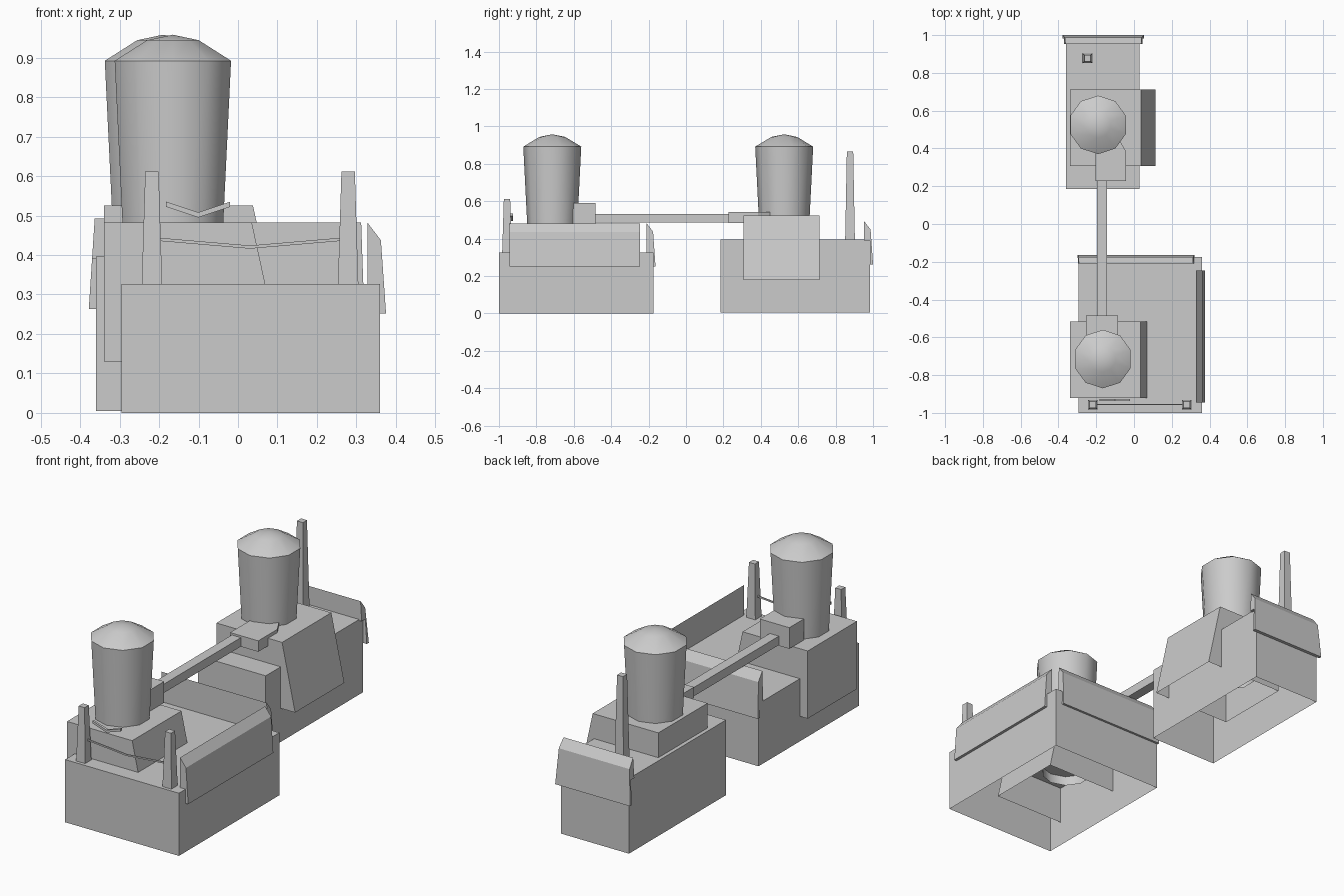
import bpy, bmesh, math

if "Cube" in bpy.data.objects:
    bpy.data.objects.remove(bpy.data.objects["Cube"])


def make(name, verts, faces):
    """Create a mesh object with consistent outward normals."""
    me = bpy.data.meshes.new(name)
    ob = bpy.data.objects.new(name, me)
    bpy.context.collection.objects.link(ob)
    me.from_pydata(verts, [], faces)
    bm = bmesh.new()
    bm.from_mesh(me)
    bmesh.ops.recalc_face_normals(bm, faces=bm.faces)
    bm.to_mesh(me)
    bm.free()
    return ob


def loft(name, loops, start=True, end=True):
    """Join equal loops of points with quads, optionally capped."""
    n = len(loops[0])
    verts = [p for loop in loops for p in loop]
    faces = [(k * n + i, k * n + (i + 1) % n, (k + 1) * n + (i + 1) % n, (k + 1) * n + i)
             for k in range(len(loops) - 1) for i in range(n)]
    if start:
        faces.append(tuple(range(n)))
    if end:
        faces.append(tuple(range(len(verts) - n, len(verts))))
    return make(name, verts, faces)


def rect(x0, x1, y0, y1, z):
    return [(x0, y0, z), (x1, y0, z), (x1, y1, z), (x0, y1, z)]


def box(name, x0, x1, y0, y1, z0, z1, bottom=True, flare=0.0):
    """Box; flare pushes the bottom +x edge outward."""
    return loft(name, [rect(x0, x1 + flare, y0, y1, z0), rect(x0, x1, y0, y1, z1)], start=bottom)


def tank(name, cx, cy, z0):
    """Ten-sided tapered water tank with low dome, open below."""
    loops = []
    for r, z in ((0.134 - 0.05 * (0.48 - z0), z0), (0.155, 0.892), (0.069, 0.944)):
        loops.append([(cx + r * math.cos(math.pi / 2 + i * math.tau / 10),
                       cy + r * math.sin(math.pi / 2 + i * math.tau / 10), z) for i in range(10)])
    verts = [p for l in loops for p in l] + [(cx, cy, 0.958)]
    faces = [(k * 10 + i, k * 10 + (i + 1) % 10, k * 10 + 10 + (i + 1) % 10, k * 10 + 10 + i)
             for k in range(2) for i in range(10)]
    faces += [(20 + i, 20 + (i + 1) % 10, 30) for i in range(10)]
    ob = make(name, verts, faces)
    bpy.ops.object.select_all(action='DESELECT')
    ob.select_set(True)
    bpy.context.view_layer.objects.active = ob
    bpy.ops.object.shade_smooth_by_angle(angle=math.radians(40))


def post(name, x, y, z0, z1):
    a, b = 0.026, 0.017
    loft(name, [rect(x - a, x + a, y - a, y + a, z0), rect(x - b, x + b, y - b, y + b, z1)])


def panel(name, axis, wall, a, b, roof, top, taper):
    """Sloped parapet panel hooked over a wall edge, running from a to b."""
    prof = [(-0.03, top), (0.004, top - 0.045), (0.017, top - 0.23),
            (0.0, top - 0.23), (0.0, roof), (-0.03, roof)]

    def end(s, sign):
        pts = []
        for u, z in prof:
            t = s + sign * taper * (z - top + 0.23) / 0.23
            pts.append((wall + u, t, z) if axis == 'x' else (t, wall + u, z))
        return pts
    loft(name, [end(a, 1), end(b, -1)])


def sag(name, x0, x1, y0, y1, z_end, z_mid, t):
    """Bent strip that dips in the middle."""
    loops = []
    for x, z in ((x0, z_end), ((x0 + x1) / 2, z_mid), (x1, z_end)):
        loops.append([(x, y0, z - t), (x, y1, z - t), (x, y1, z), (x, y0, z)])
    loft(name, loops)


# Hollow buildings
box("front_building", -0.295, 0.36, -1.0, -0.175, 0.0, 0.326, bottom=False)
box("back_building", -0.36, 0.03, 0.185, 0.983, 0.005, 0.396, bottom=False)

# Tank platforms with one sloped side
box("front_platform", -0.34, 0.035, -0.92, -0.515, 0.13, 0.482, bottom=False, flare=0.077)
box("back_platform", -0.34, 0.038, 0.308, 0.713, 0.18, 0.525, bottom=False, flare=0.075)

# Tanks
tank("front_tank", -0.165, -0.715, 0.275)
tank("back_tank", -0.19, 0.525, 0.29)

# Parapet panels
panel("front_side_panel", 'x', 0.358, -0.945, -0.245, 0.32, 0.482, 0.0)
panel("front_rear_panel", 'y', -0.18, -0.3, 0.32, 0.32, 0.482, 0.008)
panel("back_rear_panel", 'y', 0.983, -0.378, 0.053, 0.39, 0.493, 0.015)

# Pipe bridge between the tanks
box("bridge_beam", -0.195, -0.143, -0.5, 0.25, 0.486, 0.532)
box("front_bridge_box", -0.255, -0.085, -0.605, -0.485, 0.482, 0.592)
outline = [(-0.205, 0.228), (-0.043, 0.228), (-0.043, 0.385), (-0.08, 0.45), (-0.205, 0.45)]
loft("back_bridge_box", [[(x, y, z) for x, y in outline] for z in (0.485, 0.542)])

# Posts, wire and bent strip
for i, x in enumerate((-0.218, 0.279)):
    post(f"front_post_{i + 1}", x, -0.957, 0.32, 0.611)
post("back_post", -0.246, 0.877, 0.39, 0.866)
sag("front_wire", -0.205, 0.265, -0.959, -0.953, 0.444, 0.424, 0.008)
sag("front_strip", -0.182, -0.02, -0.938, -0.926, 0.535, 0.508, 0.013)
